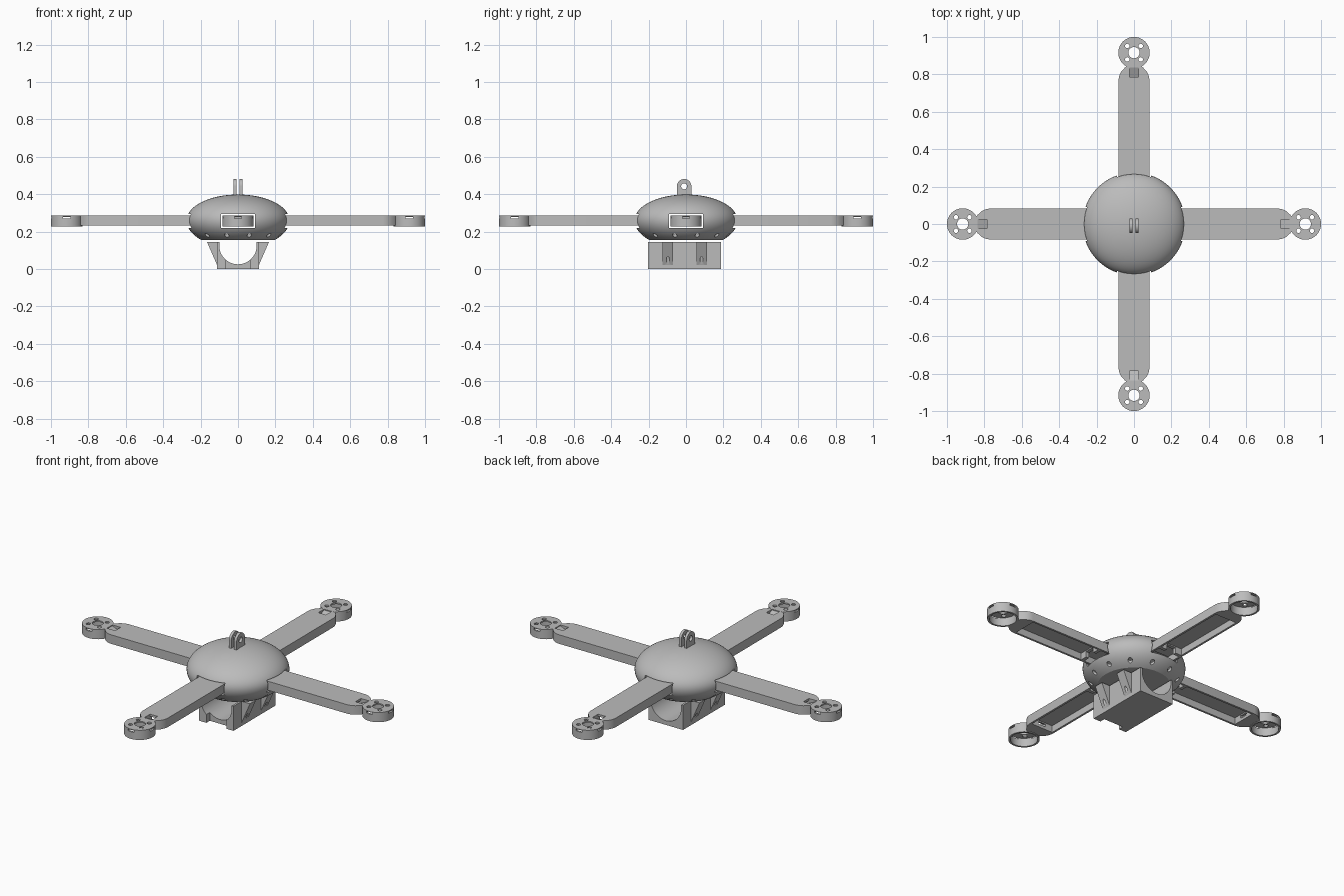
import bpy, bmesh, math
from mathutils import Matrix

if "Cube" in bpy.data.objects:
    bpy.data.objects.remove(bpy.data.objects["Cube"], do_unlink=True)

grey = bpy.data.materials.new("plain grey")
grey.use_nodes = True
grey.diffuse_color = (0.5, 0.5, 0.5, 1)
grey.node_tree.nodes["Principled BSDF"].inputs["Base Color"].default_value = (0.5, 0.5, 0.5, 1)


def finish(name, bm):
    bmesh.ops.recalc_face_normals(bm, faces=bm.faces)
    mesh = bpy.data.meshes.new(name)
    bm.to_mesh(mesh)
    bm.free()
    mesh.materials.append(grey)
    ob = bpy.data.objects.new(name, mesh)
    bpy.context.scene.collection.objects.link(ob)
    return ob


def prism(name, outline, lo, hi, axis="z"):
    """Extrude an outline: (x,y) along z, (x,z) along y or (y,z) along x."""
    place = {"z": lambda a, b: (a, b, lo), "y": lambda a, b: (a, lo, b),
             "x": lambda a, b: (lo, a, b)}[axis]
    bm = bmesh.new()
    face = bm.faces.new([bm.verts.new(place(a, b)) for a, b in outline])
    new = bmesh.ops.extrude_face_region(bm, geom=[face])["geom"]
    shift = [(hi - lo) * (axis == k) for k in "xyz"]
    bmesh.ops.translate(bm, vec=shift, verts=[v for v in new if isinstance(v, bmesh.types.BMVert)])
    return finish(name, bm)


def circle(a, b, r, n=32):
    return [(a + r * math.cos(2 * math.pi * i / n), b + r * math.sin(2 * math.pi * i / n))
            for i in range(n)]


def rect(a0, a1, b0, b1):
    return [(a0, b0), (a1, b0), (a1, b1), (a0, b1)]


def lathe(name, profile, closed=False, n=96):
    bm = bmesh.new()
    vs = [bm.verts.new((r, 0, z)) for r, z in profile]
    pairs = list(zip(vs, vs[1:])) + ([(vs[-1], vs[0])] if closed else [])
    edges = [bm.edges.new(p) for p in pairs]
    bmesh.ops.spin(bm, geom=vs + edges, cent=(0, 0, 0), axis=(0, 0, 1),
                   angle=2 * math.pi, steps=n)
    bmesh.ops.remove_doubles(bm, verts=bm.verts, dist=1e-5)
    return finish(name, bm)


def combine(target, tools, operation="DIFFERENCE"):
    """Apply a boolean with each helper, then remove the helper."""
    bpy.context.view_layer.objects.active = target
    for tool in tools:
        tool.hide_render = True
        mod = target.modifiers.new("shape", "BOOLEAN")
        mod.operation, mod.solver, mod.object = operation, "EXACT", tool
        bpy.ops.object.modifier_apply(modifier=mod.name)
        bpy.data.objects.remove(tool, do_unlink=True)


def smooth(ob):
    bpy.ops.object.select_all(action="DESELECT")
    ob.select_set(True)
    bpy.context.view_layer.objects.active = ob
    bpy.ops.object.shade_smooth_by_angle(angle=math.radians(30))


# Hollow body shell: flattened dome over a truncated bowl
def shell_profile(radius, top, bottom, floor, mid=0.26):
    pts = []
    for i in range(25):
        t = math.pi / 2 * i / 24
        pts.append((radius * math.sin(t), mid + top * math.cos(t)))
    end = math.asin((mid - floor) / bottom)
    for i in range(1, 13):
        t = end * i / 12
        pts.append((radius * math.cos(t), mid - bottom * math.sin(t)))
    pts[0] = (0, mid + top)
    return pts + [(0, floor)]


body = lathe("body_shell", shell_profile(0.275, 0.138, 0.15, 0.155))
cutters = [lathe("hollow", shell_profile(0.262, 0.125, 0.138, 0.167)),
           lathe("seam", rect(0.271, 0.29, 0.211, 0.214), closed=True),
           prism("slot_x", rect(-0.09, 0.09, 0.22, 0.294), -0.4, 0.4, "x"),
           prism("slot_y", rect(-0.09, 0.09, 0.22, 0.294), -0.4, 0.4, "y")]
for i in range(12):
    a = math.radians(15 + 30 * i)
    cutters.append(prism("screw_hole", circle(0.232 * math.cos(a), 0.232 * math.sin(a), 0.012, 16),
                         0.1, 0.205))
combine(body, cutters)
smooth(body)

# Arm with open underside and round motor mount, built along +x
side = [(0.2, 0.082), (0.775, 0.082), (0.795, 0.078), (0.815, 0.068), (0.835, 0.05), (0.85, 0.03)]
arm = prism("arm_1", side + [(x, -y) for x, y in reversed(side)], 0.232, 0.285)
mount_x = 0.916
combine(arm, [prism("mount", circle(mount_x, 0, 0.084, 48), 0.228, 0.2852)], "UNION")
cutters = [prism("arm_hollow", rect(0.31, 0.765, -0.07, 0.07), 0.2, 0.272),
           prism("inner_hollow", rect(0.19, 0.29, -0.07, 0.07), 0.2, 0.272),
           prism("wire_gap", rect(0.28, 0.32, -0.03, 0.03), 0.2, 0.265),
           prism("wire_ramp", [(0.785, 0.3), (0.838, 0.3), (0.838, 0.28), (0.74, 0.238),
                               (0.74, 0.255), (0.785, 0.272)], -0.025, 0.025, "y"),
           prism("mount_hollow", circle(mount_x, 0, 0.073, 48), 0.2, 0.277),
           prism("shaft_hole", circle(mount_x, 0, 0.03), 0.2, 0.3)]
for i in range(4):
    a = math.radians(45 + 90 * i)
    cutters.append(prism("screw_hole", circle(mount_x + 0.051 * math.cos(a), 0.051 * math.sin(a),
                                              0.012, 16), 0.2, 0.3))
for x0, x1, y0, y1 in ((0.985, 1.02, -0.02, 0.02), (0.896, 0.936, 0.07, 0.1),
                       (0.896, 0.936, -0.1, -0.07)):
    cutters.append(prism("rim_notch", rect(x0, x1, y0, y1), 0.27, 0.281))
combine(arm, cutters)
smooth(arm)
for i in range(1, 4):
    copy = bpy.data.objects.new(f"arm_{i + 1}", arm.data)
    copy.matrix_world = Matrix.Rotation(math.pi / 2 * i, 4, "Z")
    bpy.context.scene.collection.objects.link(copy)

# Twin hinge lugs on the dome
for side_name, x in (("right", -0.017), ("left", 0.017)):
    arc = [(-0.01 + 0.039 * math.cos(math.pi * i / 16), 0.442 + 0.039 * math.sin(math.pi * i / 16))
           for i in range(17)]
    lug = prism(side_name + "_lug", arc + [(-0.049, 0.385), (0.029, 0.385)], x - 0.008, x + 0.008, "x")
    combine(lug, [prism("pin_hole", circle(-0.01, 0.442, 0.016), -0.1, 0.1, "x")])
    smooth(lug)

# Cradle under the body with a round trough and a front floor notch
cradle = prism("cradle", rect(-0.112, 0.112, 0, 0.145), -0.202, 0.188, "y")
trough = [(0.1 * math.cos(a), 0.125 + 0.1 * math.sin(a))
          for a in (math.pi * (1 + i / 32) for i in range(33))]
combine(cradle, [prism("trough", trough + [(0.1, 0.2), (-0.1, 0.2)], -0.3, 0.3, "y"),
                 prism("floor_notch", rect(-0.065, 0.065, -0.3, -0.17), -0.1, 0.1)])
smooth(cradle)

# Wedge brackets on both sides of the cradle
for sign, side_name in ((1, "left"), (-1, "right")):
    for y, place in ((-0.097, "front"), (0.083, "rear")):
        wedge = prism(f"{side_name}_{place}_bracket",
                      [(sign * 0.108, 0.012), (sign * 0.166, 0.145), (sign * 0.108, 0.145)],
                      y - 0.028, y + 0.028, "y")
        combine(wedge, [prism("bolt_hole", circle(sign * 0.124, y, 0.008, 16), -0.1, 0.3)])
        smooth(wedge)
